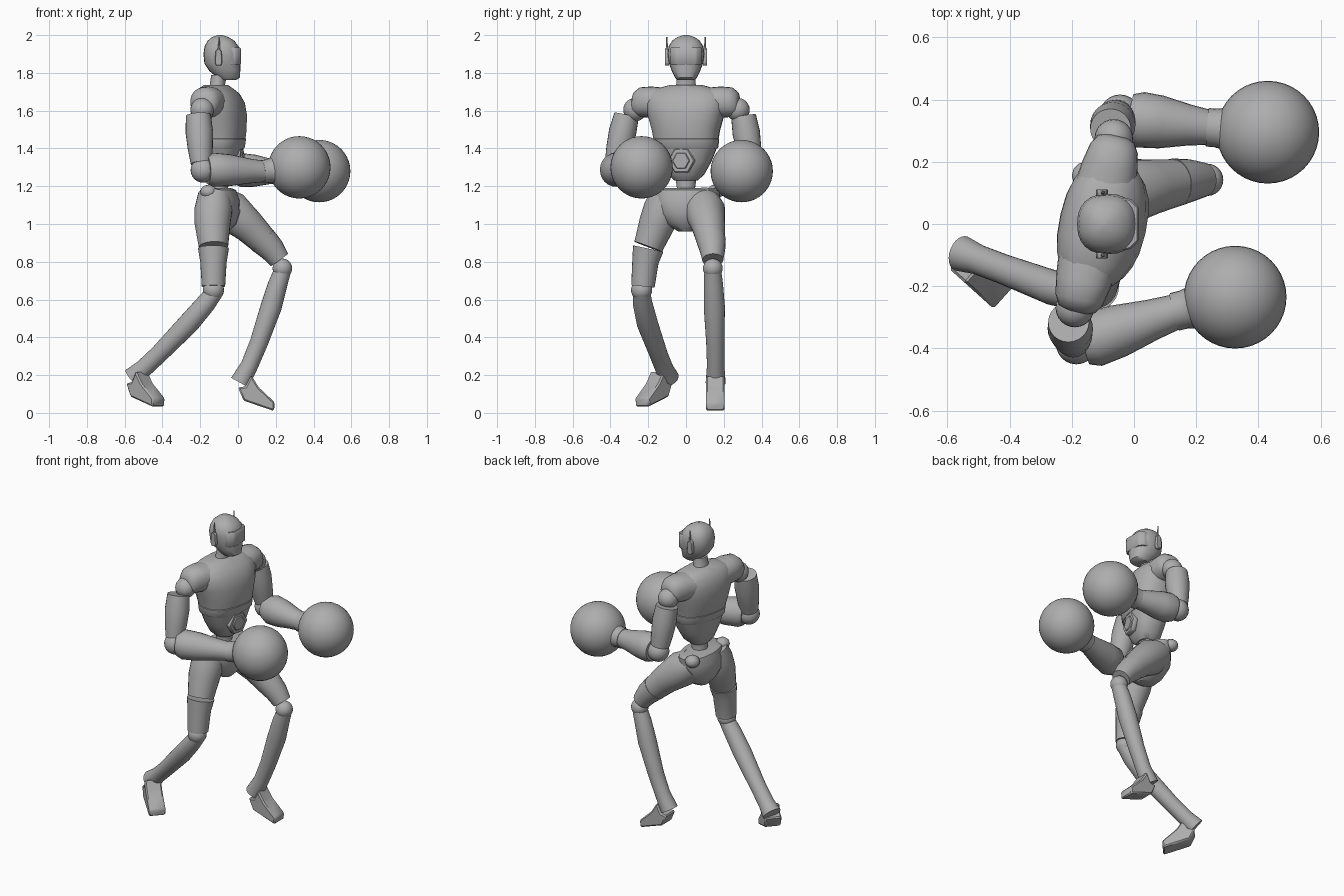
import bpy, bmesh, math
from mathutils import Vector, Matrix

if "Cube" in bpy.data.objects:
    bpy.data.objects.remove(bpy.data.objects["Cube"], do_unlink=True)

grey = bpy.data.materials.new("mid_grey")
grey.use_nodes = True
grey.diffuse_color = (0.42, 0.42, 0.42, 1)
grey.node_tree.nodes["Principled BSDF"].inputs["Base Color"].default_value = (0.42, 0.42, 0.42, 1)

UP = Vector((0, 0, 1))
YAW = math.radians(-13)
FRONT = Vector((math.cos(YAW), math.sin(YAW), 0))   # chest direction
SIDE = Vector((-FRONT.y, FRONT.x, 0))               # towards the left shoulder
Y = Vector((0, 1, 0))
made = []


def finish(name, bm):
    bmesh.ops.recalc_face_normals(bm, faces=bm.faces)
    mesh = bpy.data.meshes.new(name)
    bm.to_mesh(mesh)
    bm.free()
    mesh.materials.append(grey)
    ob = bpy.data.objects.new(name, mesh)
    bpy.context.collection.objects.link(ob)
    made.append(ob)
    return ob


def loft(name, sections, side=Y, axis=None, power=1.0, n=24):
    """Skin rings (centre, half width, half depth); power < 1 makes them boxier."""
    bm = bmesh.new()
    rings = []
    centres = [Vector(s[0]) for s in sections]
    for i, (c, (_, w, d)) in enumerate(zip(centres, sections)):
        t = axis or (centres[min(i + 1, len(centres) - 1)] - centres[max(i - 1, 0)]).normalized()
        u = (side - t * side.dot(t)).normalized()
        v = u.cross(t)
        ring = []
        for k in range(n):
            a = math.tau * k / n
            ca, sa = math.cos(a), math.sin(a)
            ring.append(bm.verts.new(c + u * w * math.copysign(abs(ca) ** power, ca)
                                     + v * d * math.copysign(abs(sa) ** power, sa)))
        rings.append(ring)
    for a, b in zip(rings, rings[1:]):
        for k in range(n):
            bm.faces.new((a[k], a[(k + 1) % n], b[(k + 1) % n], b[k]))
    bm.faces.new(rings[0])
    bm.faces.new(rings[-1])
    return finish(name, bm)


def tube(name, points, side=Y):
    """Round limb through (x, y, z, radius) points."""
    return loft(name, [(p[:3], p[3], p[3]) for p in points], side)


def stack(name, levels, side, power=1.0):
    """Vertical body part from (z, x, half width, half depth) levels."""
    return loft(name, [((x, 0, z), w, d) for z, x, w, d in levels], side, UP, power)


def ball(name, centre, radius, scale=(1, 1, 1), segs=24):
    bm = bmesh.new()
    bmesh.ops.create_uvsphere(bm, u_segments=segs, v_segments=segs // 2, radius=radius)
    bmesh.ops.scale(bm, vec=scale, verts=bm.verts)
    bmesh.ops.translate(bm, vec=centre, verts=bm.verts)
    return finish(name, bm)


def prism(name, outline, thickness, matrix, bevel=0):
    """Extrude a local XZ outline symmetrically along local Y."""
    bm = bmesh.new()
    f = bm.faces.new([bm.verts.new((x, -thickness / 2, z)) for x, z in outline])
    ext = bmesh.ops.extrude_face_region(bm, geom=[f])["geom"]
    bmesh.ops.translate(bm, vec=(0, thickness, 0),
                        verts=[g for g in ext if isinstance(g, bmesh.types.BMVert)])
    if bevel:
        bmesh.ops.bevel(bm, geom=bm.edges[:], offset=bevel, segments=1, affect="EDGES")
    bmesh.ops.transform(bm, matrix=matrix, verts=bm.verts)
    return finish(name, bm)


# Head, visor and neck
stack("head", [(1.762, -0.05, 0.045, 0.04), (1.775, -0.05, 0.058, 0.06), (1.81, -0.07, 0.075, 0.082),
               (1.85, -0.083, 0.09, 0.095), (1.9, -0.085, 0.097, 0.098), (1.94, -0.087, 0.092, 0.09),
               (1.97, -0.09, 0.073, 0.071), (1.99, -0.094, 0.045, 0.043), (2.0, -0.095, 0.012, 0.012)],
      Y, 0.85)
flat = Matrix.Translation((0, 0, 1.888)) @ Matrix.Rotation(math.pi / 2, 4, "X")
prism("visor", [(0.015, -0.055), (0.015, 0.055), (-0.012, 0.082), (-0.07, 0.085),
                (-0.07, -0.085), (-0.012, -0.082)], 0.095, flat, 0.006)
stack("neck", [(1.69, -0.115, 0.07, 0.055), (1.73, -0.11, 0.052, 0.04), (1.79, -0.1, 0.05, 0.042)], Y)

# Ear pods with antennae
for side, s in (("left", 1), ("right", -1)):
    at = Matrix.Translation((-0.103, 0.1 * s, 1.885))
    prism(side + "_ear_pod", [(-0.02, -0.03), (-0.012, -0.047), (0.012, -0.047), (0.02, -0.03),
                              (0.016, 0.03), (0, 0.048), (-0.016, 0.03)], 0.022, at, 0.003)
    tube(side + "_antenna", [(-0.1, 0.1 * s, 1.92, 0.006), (-0.1, 0.102 * s, 1.99, 0.003)], FRONT)

# Chest, rib band, abdomen and spine
stack("chest", [(1.445, -0.09, 0.172, 0.123), (1.5, -0.095, 0.182, 0.135), (1.58, -0.1, 0.205, 0.14),
                (1.64, -0.105, 0.218, 0.133), (1.69, -0.112, 0.205, 0.11), (1.715, -0.117, 0.165, 0.085),
                (1.735, -0.117, 0.09, 0.062)], SIDE, 0.85)
stack("rib_band", [(1.4, -0.09, 0.168, 0.116), (1.405, -0.09, 0.172, 0.12),
                   (1.45, -0.09, 0.176, 0.127), (1.455, -0.09, 0.172, 0.123)], SIDE, 0.85)
stack("abdomen", [(1.23, -0.095, 0.06, 0.055), (1.26, -0.092, 0.095, 0.08), (1.33, -0.09, 0.135, 0.1),
                  (1.41, -0.09, 0.167, 0.116)], SIDE, 0.85)
stack("spine", [(1.13, -0.1, 0.06, 0.055), (1.19, -0.1, 0.048, 0.045), (1.26, -0.095, 0.06, 0.05)], SIDE)
turn = Matrix.Rotation(YAW + math.pi / 2, 4, "Z")
hexagon = [(math.cos(math.tau * k / 6), math.sin(math.tau * k / 6)) for k in range(6)]
for label, radius, reach in (("belly_plate", 0.072, 0.1), ("belly_core", 0.048, 0.106)):
    spot = Vector((-0.09, 0, 1.335)) + FRONT * reach
    prism(label, [(x * radius, z * radius) for x, z in hexagon], 0.03,
          Matrix.Translation(spot) @ turn, 0.004)

# Shoulder pads
for side, s in (("left", 1), ("right", -1)):
    base = Vector((-0.12, 0, 1.64))
    loft(side + "_shoulder_pad",
         [(base + SIDE * s * d + UP * z, w, h) for d, z, w, h in
          ((0.1, 0, 0.1, 0.08), (0.19, 0.005, 0.09, 0.083), (0.25, 0.005, 0.078, 0.078),
           (0.28, -0.003, 0.06, 0.062), (0.29, -0.01, 0.035, 0.04))],
         FRONT, SIDE * s, 0.9)

# Arms: shoulder ball, sleeve, elbow, forearm, cuff, glove
ARMS = {
    "right": dict(shoulder=(-0.19, -0.27, 1.605), top=(-0.21, -0.315, 1.575), end=(-0.195, -0.375, 1.32),
                  elbow=(-0.185, -0.385, 1.285), fore=(-0.13, -0.37, 1.287), wrist=(0.14, -0.28, 1.278),
                  glove=(0.325, -0.235, 1.3)),
    "left": dict(shoulder=(-0.065, 0.275, 1.605), top=(-0.075, 0.305, 1.57), end=(-0.055, 0.345, 1.32),
                 elbow=(-0.045, 0.35, 1.285), fore=(0.02, 0.335, 1.285), wrist=(0.245, 0.31, 1.275),
                 glove=(0.43, 0.295, 1.28)),
}
for side, j in ARMS.items():
    p = {k: Vector(v) for k, v in j.items()}
    ball(side + "_shoulder_ball", p["shoulder"], 0.062)
    tube(side + "_upper_arm", [(*p["top"].lerp(p["end"], t), r) for t, r in
                               ((0, 0.066), (0.35, 0.073), (0.7, 0.066), (1, 0.055))])
    ball(side + "_elbow", p["elbow"], 0.066)
    tube(side + "_forearm", [(*p["elbow"].lerp(p["fore"], 0.4), 0.075)] +
         [(*p["fore"].lerp(p["wrist"], t), r) for t, r in
          ((0, 0.09), (0.3, 0.085), (0.7, 0.066), (1, 0.056))])
    tube(side + "_glove_cuff", [(*p["wrist"].lerp(p["glove"], t), r) for t, r in
                                ((-0.05, 0.062), (0.1, 0.062), (0.25, 0.068), (0.4, 0.095))])
    ball(side + "_glove", p["glove"], 0.165, segs=40)

# Pelvis and hip knobs
stack("pelvis", [(0.96, -0.1, 0.04, 0.05), (1.0, -0.1, 0.11, 0.09), (1.06, -0.105, 0.16, 0.115),
                 (1.13, -0.105, 0.175, 0.112), (1.18, -0.105, 0.18, 0.095), (1.19, -0.105, 0.15, 0.07)], Y)
for side, s in (("left", 1), ("right", -1)):
    ball(side + "_hip_knob", (-0.155, 0.155 * s, 1.17), 0.045, (1, 1, 0.85), 12)

# Legs as (x, y, z, radius) paths
tube("right_thigh", [(-0.125, -0.1, 1.16, 0.085), (-0.13, -0.125, 1.08, 0.1), (-0.135, -0.155, 1.0, 0.095),
                     (-0.13, -0.2, 0.88, 0.078)], FRONT)
tube("right_knee_sleeve", [(-0.13, -0.2, 0.87, 0.082), (-0.13, -0.215, 0.8, 0.07),
                           (-0.13, -0.228, 0.67, 0.062)], FRONT)
ball("right_knee", (-0.13, -0.235, 0.65), 0.056)
tube("right_shin", [(-0.12, -0.235, 0.645, 0.045), (-0.17, -0.23, 0.58, 0.052), (-0.26, -0.205, 0.475, 0.056),
                    (-0.42, -0.145, 0.31, 0.048), (-0.5, -0.115, 0.235, 0.048), (-0.555, -0.095, 0.185, 0.058)])
tube("left_thigh", [(-0.11, 0.085, 1.12, 0.09), (-0.04, 0.1, 1.07, 0.108), (0.06, 0.12, 0.985, 0.088),
                    (0.15, 0.135, 0.895, 0.073)])
tube("left_knee_sleeve", [(0.13, 0.133, 0.915, 0.078), (0.18, 0.14, 0.865, 0.068), (0.22, 0.142, 0.81, 0.056)])
ball("left_knee", (0.235, 0.142, 0.765), 0.052)
tube("left_shin", [(0.235, 0.142, 0.75, 0.045), (0.21, 0.145, 0.68, 0.051), (0.175, 0.15, 0.56, 0.056),
                   (0.11, 0.155, 0.37, 0.048), (0.06, 0.157, 0.25, 0.046), (0.01, 0.157, 0.16, 0.053)])

# Feet: side profile extruded, ankle at the local origin
FOOT = [(-0.03, 0.135), (0.0, 0.065), (0.16, 0.01), (0.165, 0.055), (0.08, 0.135), (0.04, 0.2), (0.01, 0.14)]
for side, spot, angle in (("left", (0.03, 0.155, 0), 0), ("right", (-0.54, -0.125, 0.022), -42)):
    prism(side + "_foot", FOOT, 0.1,
          Matrix.Translation(spot) @ Matrix.Rotation(math.radians(angle), 4, "Z"), 0.008)

# Smooth shading with sharp edges kept
bpy.ops.object.select_all(action="DESELECT")
for ob in made:
    ob.select_set(True)
bpy.context.view_layer.objects.active = made[0]
bpy.ops.object.shade_smooth_by_angle(angle=math.radians(40))
